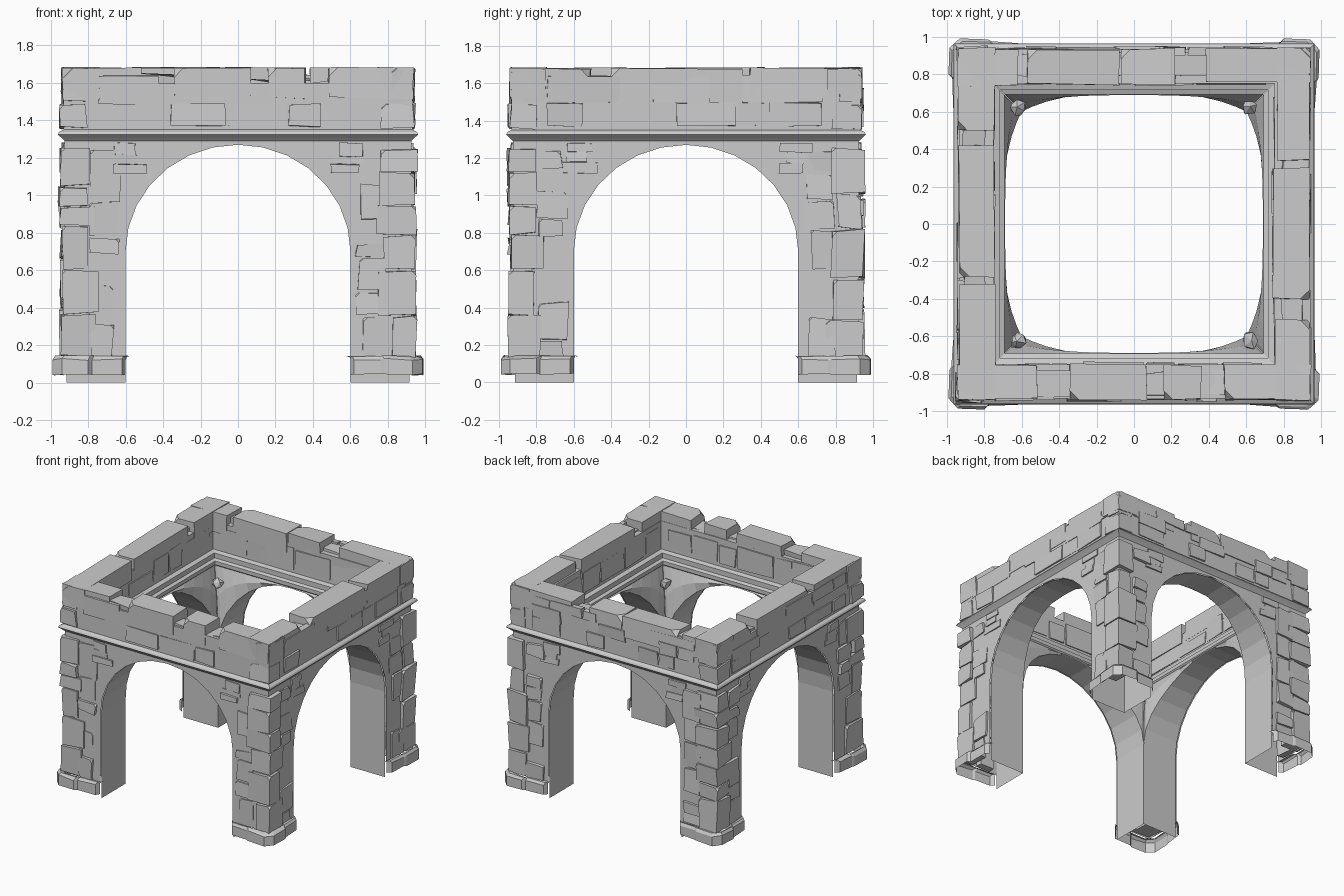
import bpy, bmesh, math, random
from mathutils import Matrix, Vector

cube = bpy.data.objects.get("Cube")
if cube:
    bpy.data.objects.remove(cube, do_unlink=True)

random.seed(11)
R = random.uniform
stone_grey = bpy.data.materials.new("stone_grey")
stone_grey.use_nodes = True
colour = (0.6, 0.6, 0.6, 1)
stone_grey.diffuse_color = colour
stone_grey.node_tree.nodes["Principled BSDF"].inputs["Base Color"].default_value = colour

SIDES = {"front": 0, "left": 1, "back": 2, "right": 3}
OUT, PIER, INNER = 0.925, 0.6, 0.7       # outer face, pier edge, inner wall face
SPRING, RISE = 0.70, 0.57                # arch springing height and rise


def finish(bm, name, turn, fix=True):
    """Turn a front-side mesh to its own side and make it an object."""
    if fix:
        bmesh.ops.recalc_face_normals(bm, faces=bm.faces)
    bm.transform(Matrix.Rotation(turn * math.pi / 2, 4, "Z"))
    mesh = bpy.data.meshes.new(name)
    bm.to_mesh(mesh)
    bm.free()
    mesh.materials.append(stone_grey)
    obj = bpy.data.objects.new(name, mesh)
    bpy.context.scene.collection.objects.link(obj)
    return obj


def strip(bm, a, b):
    """Quads between two rows of points."""
    va = [bm.verts.new(p) for p in a]
    vb = [bm.verts.new(p) for p in b]
    for i in range(len(a) - 1):
        bm.faces.new((va[i], va[i + 1], vb[i + 1], vb[i]))


def stone(bm, x, y, z, rough=0.008, chip=0.0):
    """Rough-cut block between the given ranges, optionally with a broken corner."""
    size = [r[1] - r[0] for r in (x, y, z)]
    mid = [(r[1] + r[0]) / 2 for r in (x, y, z)]
    verts = bmesh.ops.create_cube(bm, size=1)["verts"]
    for v in verts:
        v.co = Vector([m + c * s + R(-rough, rough) for m, c, s in zip(mid, v.co, size)])
    if chip:
        corner = random.choice([v for v in verts if v.co.y < mid[1] and v.co.z > mid[2]])
        bmesh.ops.bevel(bm, geom=[corner], offset=chip, affect="VERTICES", segments=1)


def split(lo, hi, small, big):
    """Random consecutive ranges filling lo to hi."""
    while hi - lo > small:
        step = min(R(small, big), hi - lo)
        if hi - lo - step < small:
            step = hi - lo
        yield lo, lo + step
        lo += step


# Arch outline from one pier foot to the other
arch = [(PIER, 0), (PIER, 0.35)]
arch += [(PIER * math.cos(math.pi * i / 14), SPRING + RISE * math.sin(math.pi * i / 14))
         for i in range(15)]
arch += [(-PIER, 0.35), (-PIER, 0)]


def inner_y(x):
    return -(INNER - (INNER - PIER) * (abs(x) / PIER) ** 3)


# Parapet blocks along each side, as (start, end) seen from outside
PARAPET = {
    "front": [(-.94, -.52), (-.34, .07), (.16, .36), (.48, .94)],
    "left": [(-.94, -.51), (-.4, .3), (.34, .94)],
    "back": [(-.94, -.38), (-.22, .07), (.08, .57), (.62, .94)],
    "right": [(-.94, -.5), (-.42, .28), (.32, .94)],
}

for side, turn in SIDES.items():
    # Outer wall face around the arch
    bm = bmesh.new()
    face_arch = [(x, -OUT, max(z, 0.13)) for x, z in arch]
    n = len(arch)
    top = [(OUT if i < 3 else -OUT if i > n - 4 else x * OUT / PIER, -OUT,
            z if 0 < i < 3 or n - 4 < i < n - 1 else 0.13 if i in (0, n - 1) else 1.33)
           for i, (x, z) in enumerate(arch)]
    strip(bm, face_arch, top)
    for s in (-1, 1):
        strip(bm, [(s * OUT, -OUT, SPRING), (s * PIER, -OUT, SPRING)],
              [(s * OUT, -OUT, 1.33), (s * OUT * math.cos(math.pi / 14), -OUT, 1.33)])
    finish(bm, f"{side}_wall_face", turn)

    # Arch underside running down the pier cheeks
    bm = bmesh.new()
    strip(bm, [(x, -0.915, z) for x, z in arch], [(x, inner_y(x), z) for x, z in arch])
    finish(bm, f"{side}_arch_underside", turn)

    # Curved inner face rising from the pier corners to the ledge
    bm = bmesh.new()
    crown = arch[2:-2]
    mid = [(x * 1.06, inner_y(x) * 0.5 - 0.5 * 0.675, z * 0.45 + 1.27 * 0.55) for x, z in crown]
    strip(bm, [(x, inner_y(x), z) for x, z in crown], mid)
    strip(bm, mid, [(x * INNER / PIER, -INNER, 1.27) for x, z in crown])
    finish(bm, f"{side}_inner_face", turn)

    # Stepped inner ledge, mitred at the corners
    bm = bmesh.new()
    steps = [(INNER, 1.27), (0.69, 1.28), (0.69, 1.31), (0.715, 1.32),
             (0.715, 1.36), (0.75, 1.37), (0.75, 1.60), (OUT, 1.60)]
    strip(bm, [(-d, -d, z) for d, z in steps], [(d, -d, z) for d, z in steps])
    finish(bm, f"{side}_inner_ledge", turn)

    # Cornice and plain frieze, mitred at the corners
    bm = bmesh.new()
    steps = [(OUT, 1.29), (0.94, 1.305), (0.962, 1.325), (0.955, 1.338),
             (0.932, 1.35), (0.932, 1.60), (OUT, 1.60)]
    strip(bm, [(-d, -d, z) for d, z in steps], [(d, -d, z) for d, z in steps])
    finish(bm, f"{side}_cornice", turn)

    # Parapet blocks with gaps between them
    bm = bmesh.new()
    for x0, x1 in PARAPET[side]:
        stone(bm, (x0, x1), (-0.935, R(-.76, -.735)), (1.52, 1.68), 0.006, 0.05)
    for x0, x1 in zip(PARAPET[side], PARAPET[side][1:]):
        stone(bm, (x0[1] - .01, x1[0] + .01), (-0.915, -0.79), (1.5, R(1.6, 1.645)), 0.012)
    finish(bm, f"{side}_parapet_blocks", turn)

    # Worn facing stones on the frieze, piers and beside the arch
    bm = bmesh.new()
    for z in split(1.37, 1.64, 0.07, 0.13):
        for x in split(-0.74, 0.74, 0.12, 0.42):
            if random.random() < 0.55:
                stone(bm, (x[0], x[1] - 0.015), (-R(.936, .946), -0.9), z, 0.006)
    for s in (-1, 1):
        for z in split(0.14, 1.25, 0.08, 0.22):
            if random.random() < 0.75:
                x = sorted((s * R(.63, .67), s * .79))
                stone(bm, x, (-R(.93, .95), -0.88), (z[0], z[1] - .012), 0.01, 0.02)
        for z in split(1.12, 1.28, 0.04, 0.06):
            x = sorted((s * R(.47, .55), s * R(.62, .68)))
            stone(bm, x, (-R(.93, .94), -0.9), z, 0.005)
    finish(bm, f"{side}_facing_stones", turn)

    # Cracked stones along the inside of the parapet
    bm = bmesh.new()
    for x in split(-0.7, 0.7, 0.15, 0.4):
        stone(bm, (x[0], x[1] - .02), (-0.77, -R(.738, .748)), (1.4, R(1.5, 1.6)), 0.006)
    finish(bm, f"{side}_inner_stones", turn)

    # Corner stones up the pier and frieze
    bm = bmesh.new()
    for z in list(split(0.14, 1.26, 0.1, 0.26)) + [(1.36, 1.5), (1.5, 1.685)]:
        d = R(.935, .955)
        stone(bm, (R(.74, .82), d), (-d, -R(.74, .82)), (z[0], z[1] - .012), 0.009, 0.025)
    finish(bm, f"{side}_corner_stones", turn)

    # Hollow plinth band around the pier foot
    bm = bmesh.new()
    path = [(.6, -.93), (.62, -.965), (.76, -.975), (.78, -.985), (.93, -.99), (.985, -.94),
            (.99, -.8), (.97, -.78), (.965, -.62), (.93, -.6)]
    rows = [[(x * k, y * k, z + R(-.006, .006)) for x, y in path]
            for k, z in ((1, 0.045), (1, 0.125), (0.985, 0.14), (0.965, 0.14))]
    for a, b in zip(rows, rows[1:]):
        strip(bm, a, b)
    bmesh.ops.remove_doubles(bm, verts=bm.verts, dist=0.0001)
    finish(bm, f"{side}_plinth_band", turn)

    # Rough boss stone on the inner corner vault
    bm = bmesh.new()
    bmesh.ops.create_icosphere(bm, subdivisions=1, radius=0.045,
                               matrix=Matrix.Translation((0.62, -0.62, 1.17)))
    for v in bm.verts:
        v.co += Vector((R(-.01, .01), R(-.01, .01), R(-.01, .01)))
    finish(bm, f"{side}_corner_boss", turn)
